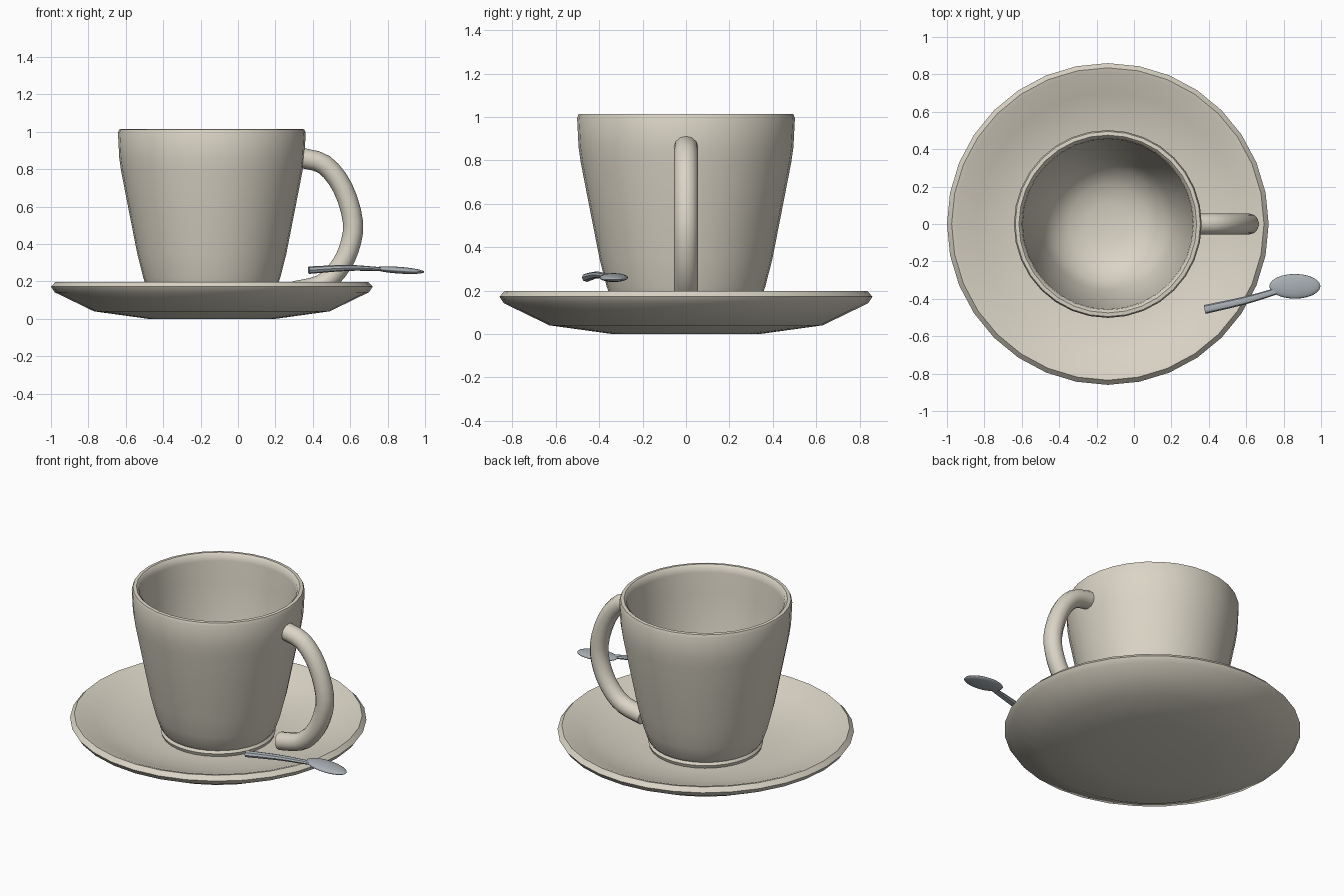
import bpy, bmesh, math
from mathutils import Vector, Matrix

if "Cube" in bpy.data.objects:
    bpy.data.objects.remove(bpy.data.objects["Cube"])

CX = -0.14  # shared axis of cup and saucer


def material(name, rgb):
    m = bpy.data.materials.new(name)
    m.diffuse_color = (*rgb, 1)
    m.use_nodes = True
    m.node_tree.nodes["Principled BSDF"].inputs["Base Color"].default_value = m.diffuse_color
    return m


cream = material("cream_porcelain", (0.70, 0.66, 0.56))
steel = material("grey_steel", (0.40, 0.44, 0.47))


def finish(bm, name, mat, angle=40):
    bmesh.ops.recalc_face_normals(bm, faces=bm.faces)
    me = bpy.data.meshes.new(name)
    bm.to_mesh(me)
    bm.free()
    ob = bpy.data.objects.new(name, me)
    bpy.context.collection.objects.link(ob)
    me.materials.append(mat)
    bpy.ops.object.select_all(action='DESELECT')
    ob.select_set(True)
    bpy.context.view_layer.objects.active = ob
    bpy.ops.object.shade_smooth_by_angle(angle=math.radians(angle))
    return ob


def bridge(bm, rings):
    n = max(len(r) for r in rings)
    for a, b in zip(rings, rings[1:]):
        for i in range(n):
            j = (i + 1) % n
            if len(a) == 1:
                bm.faces.new((a[0], b[i], b[j]))
            elif len(b) == 1:
                bm.faces.new((a[i], b[0], a[j]))
            else:
                bm.faces.new((a[i], b[i], b[j], a[j]))


def lathe(name, profile, mat, n=32):
    bm = bmesh.new()
    rings = []
    for r, z in profile:
        angles = [2 * math.pi * i / n for i in range(n)] if r > 0 else [0]
        rings.append([bm.verts.new((CX + r * math.cos(a), r * math.sin(a), z))
                      for a in angles])
    bridge(bm, rings)
    return finish(bm, name, mat)


def smooth_path(pts, steps=3):
    # Catmull-Rom interpolation through the given points
    p = [Vector(q) for q in pts]
    p = [2 * p[0] - p[1]] + p + [2 * p[-1] - p[-2]]
    out = []
    for a, b, c, d in zip(p, p[1:], p[2:], p[3:]):
        for k in range(steps):
            t = k / steps
            out.append(0.5 * (2 * b + (c - a) * t + (2 * a - 5 * b + 4 * c - d) * t * t
                              + (3 * b - a - 3 * c + d) * t ** 3))
    return out + [p[-2]]


def sweep(name, path, size, mat, side_of, n=12):
    # size(t) gives half width and half thickness along the path
    bm = bmesh.new()
    rings = []
    last = len(path) - 1
    for k, p in enumerate(path):
        tan = (path[min(k + 1, last)] - path[max(k - 1, 0)]).normalized()
        side = side_of(tan).normalized()
        up = side.cross(tan)
        w, h = size(k / last)
        rings.append([bm.verts.new(p + side * w * math.cos(2 * math.pi * i / n)
                                   + up * h * math.sin(2 * math.pi * i / n))
                      for i in range(n)])
    bridge(bm, rings)
    bm.faces.new(rings[0])
    bm.faces.new(rings[-1])
    return finish(bm, name, mat)


# Saucer: shallow dish with a rounded rim
lathe("saucer", [
    (0, 0), (0.34, 0), (0.63, 0.04), (0.84, 0.142), (0.86, 0.172), (0.835, 0.198),
    (0.81, 0.192), (0.70, 0.146), (0.58, 0.11), (0.46, 0.088), (0.37, 0.08), (0, 0.08)],
    cream)

# Cup: foot ring, tapered wall, rounded lip and bowl-shaped inside
lathe("cup", [
    (0, 0.085), (0.325, 0.078), (0.333, 0.10), (0.322, 0.115), (0.337, 0.135),
    (0.366, 0.22), (0.398, 0.345), (0.448, 0.60), (0.485, 0.79), (0.495, 0.86),
    (0.502, 0.995), (0.495, 1.013), (0.475, 1.015), (0.460, 1.0), (0.455, 0.97),
    (0.447, 0.84), (0.412, 0.60), (0.355, 0.36), (0.30, 0.25), (0.21, 0.185),
    (0.11, 0.16), (0, 0.155)], cream)

# Cup handle: round tube with an open lower end resting by the foot
sweep("cup_handle", smooth_path([
    (0.33, 0, 0.862), (0.46, 0, 0.825), (0.56, 0, 0.70), (0.615, 0, 0.515),
    (0.592, 0, 0.37), (0.53, 0, 0.257), (0.44, 0, 0.18), (0.30, 0, 0.147)]),
    lambda t: (0.056, 0.054), cream, lambda tan: Vector((0, 1, 0)))

# Spoon handle: slim bar narrowing towards the bowl
sweep("spoon_handle", smooth_path([
    (0.378, -0.457, 0.26), (0.58, -0.412, 0.272), (0.72, -0.372, 0.268),
    (0.82, -0.338, 0.262)]),
    lambda t: (0.024 - 0.008 * t, 0.02 - 0.012 * t), steel,
    lambda tan: tan.cross(Vector((0, 0, 1))), n=8)

# Spoon bowl: thin flattened oval
bm = bmesh.new()
bmesh.ops.create_uvsphere(bm, u_segments=24, v_segments=12, radius=1,
                          matrix=Matrix.Translation((0.86, -0.333, 0.26))
                          @ Matrix.Rotation(math.radians(4), 4, 'Y')
                          @ Matrix.Diagonal((0.137, 0.066, 0.018, 1)))
finish(bm, "spoon_bowl", steel, 60)
